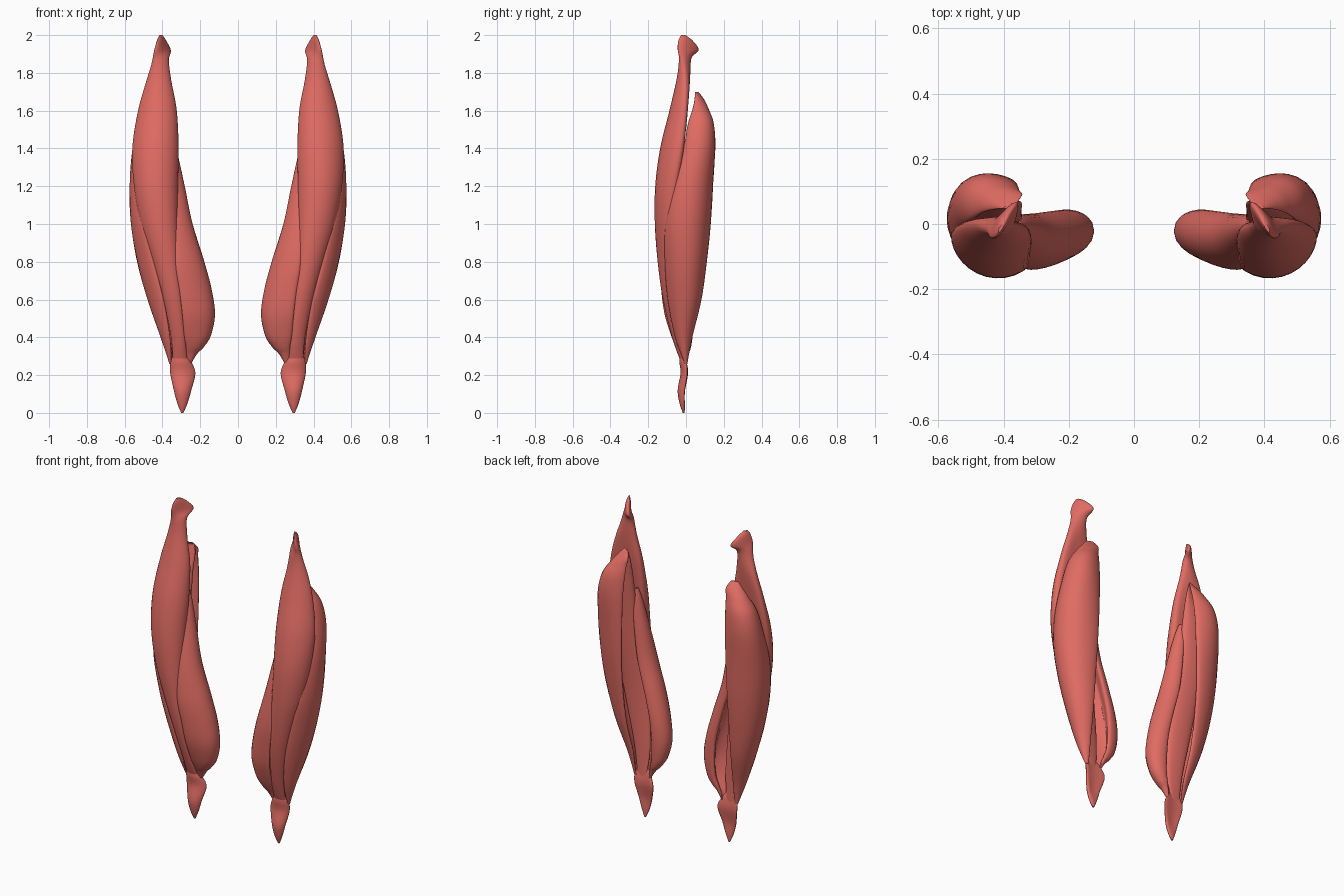
import bpy, bmesh, math
from mathutils import Vector

mat = bpy.data.materials.new("muscle_red")
mat.diffuse_color = (0.75, 0.15, 0.125, 1)
SIDES, STEPS = 36, 8


def catmull(p0, p1, p2, p3, t):
    return [0.5 * (2 * b + (c - a) * t + (2 * a - 5 * b + 4 * c - d) * t * t
                   + (3 * b - a - 3 * c + d) * t ** 3)
            for a, b, c, d in zip(p0, p1, p2, p3)]


def section(row):
    """Curved lens: centreline from edge A through M to edge B, half thickness t."""
    z, ax, ay, mx, my, bx, by, t = row
    a, m, b = Vector((ax, ay)), Vector((mx, my)), Vector((bx, by))
    c = 2 * m - (a + b) / 2
    pts = []
    for i in range(SIDES):
        ang = 2 * math.pi * i / SIDES
        u = 0.5 - 0.5 * math.cos(ang)
        p = (1 - u) ** 2 * a + 2 * u * (1 - u) * c + u * u * b
        d = (1 - u) * (c - a) + u * (b - c)
        if d.length < 1e-6:
            d = b - a
        d.normalize()
        q = p + Vector((d.y, -d.x)) * t * math.sin(ang)
        pts.append((q.x, q.y, z))
    return pts


def muscle(name, rows):
    """Loft the sections upward, then mirror to the other leg."""
    bm = bmesh.new()
    full = []
    for i in range(len(rows) - 1):
        p0, p3 = rows[max(i - 1, 0)], rows[min(i + 2, len(rows) - 1)]
        full += [catmull(p0, rows[i], rows[i + 1], p3, k / STEPS) for k in range(STEPS)]
    full.append(rows[-1])
    rings = [[bm.verts.new(p) for p in section(r)] for r in full]
    for lo, hi in zip(rings, rings[1:]):
        for i in range(SIDES):
            j = (i + 1) % SIDES
            bm.faces.new((lo[i], lo[j], hi[j], hi[i]))
    bm.faces.new(rings[0][::-1])
    bm.faces.new(rings[-1])
    bmesh.ops.recalc_face_normals(bm, faces=bm.faces)
    me = bpy.data.meshes.new(name)
    bm.to_mesh(me)
    bm.free()
    me.materials.append(mat)
    ob = bpy.data.objects.new(name, me)
    bpy.context.collection.objects.link(ob)
    ob.modifiers.new("other_leg", 'MIRROR')
    bpy.ops.object.select_all(action='DESELECT')
    ob.select_set(True)
    bpy.context.view_layer.objects.active = ob
    bpy.ops.object.shade_smooth_by_angle(angle=math.radians(50))


# long front muscle with its flared upper tendon
muscle("front_thigh_muscle", [
    (0.27, .268, -.012, .305, -.018, .345, -.010, .010),
    (0.40, .280, -.050, .310, -.056, .355, -.045, .018),
    (0.60, .300, -.085, .337, -.092, .395, -.080, .030),
    (0.80, .315, -.090, .375, -.108, .450, -.085, .042),
    (1.00, .325, -.085, .410, -.115, .510, -.075, .050),
    (1.20, .325, -.060, .430, -.105, .545, -.050, .058),
    (1.40, .322, -.030, .430, -.080, .555, -.020, .057),
    (1.60, .328, -.010, .422, -.042, .526, .000, .046),
    (1.76, .355, .000, .420, -.015, .482, .005, .036),
    (1.87, .368, .015, .408, -.005, .452, -.025, .028),
    (1.92, .358, .065, .403, .006, .440, -.042, .020),
    (1.97, .382, .035, .405, .000, .426, -.040, .014),
    (2.00, .400, -.005, .408, -.012, .415, -.025, .005)])

# outer muscle, wrapping round to the back
muscle("outer_thigh_muscle", [
    (0.26, .352, -.005, .358, .000, .345, .005, .005),
    (0.40, .360, -.055, .390, -.010, .350, .030, .020),
    (0.60, .395, -.095, .447, .005, .365, .075, .032),
    (0.80, .445, -.110, .493, .020, .370, .100, .038),
    (1.00, .490, -.110, .518, .038, .370, .118, .041),
    (1.20, .520, -.075, .518, .066, .365, .123, .041),
    (1.40, .520, -.015, .500, .100, .360, .120, .039),
    (1.53, .500, .010, .475, .108, .355, .110, .030),
    (1.61, .465, .035, .435, .093, .350, .098, .020),
    (1.66, .430, .045, .405, .075, .343, .090, .012),
    (1.70, .400, .048, .385, .055, .360, .065, .004)])

# inner teardrop muscle above the knee
muscle("inner_thigh_muscle", [
    (0.25, .265, -.005, .258, -.002, .262, .003, .004),
    (0.31, .275, -.025, .235, -.010, .248, .012, .016),
    (0.35, .275, -.045, .207, -.014, .237, .020, .026),
    (0.41, .285, -.070, .178, -.022, .222, .028, .032),
    (0.52, .295, -.105, .163, -.032, .220, .034, .038),
    (0.65, .310, -.124, .181, -.040, .230, .037, .039),
    (0.80, .335, -.134, .219, -.048, .265, .034, .038),
    (1.00, .350, -.120, .271, -.045, .320, .028, .031),
    (1.20, .350, -.085, .303, -.025, .345, .027, .021),
    (1.36, .350, -.045, .329, -.010, .355, .022, .012),
    (1.44, .350, -.015, .345, -.003, .355, .010, .004)])

# deep strip between them, visible from behind
muscle("deep_thigh_muscle", [
    (0.25, .285, -.003, .305, -.005, .340, -.002, .006),
    (0.45, .265, -.020, .320, -.022, .370, -.010, .020),
    (0.80, .285, -.030, .360, -.025, .445, -.010, .030),
    (1.20, .335, .000, .400, .005, .490, .030, .033),
    (1.50, .345, .035, .395, .038, .470, .050, .024),
    (1.63, .345, .065, .375, .055, .420, .050, .012),
    (1.69, .355, .070, .368, .062, .385, .055, .004)])

# kneecap and shin tendon
muscle("kneecap_tendon", [
    (0.00, .290, -.010, .295, -.012, .300, -.010, .005),
    (0.05, .268, -.012, .296, -.020, .320, -.012, .014),
    (0.12, .248, -.008, .297, -.026, .338, -.008, .018),
    (0.21, .226, .008, .297, -.012, .358, .005, .017),
    (0.27, .248, .000, .302, -.018, .358, .000, .017),
    (0.31, .275, -.014, .308, -.022, .340, -.014, .011)])
